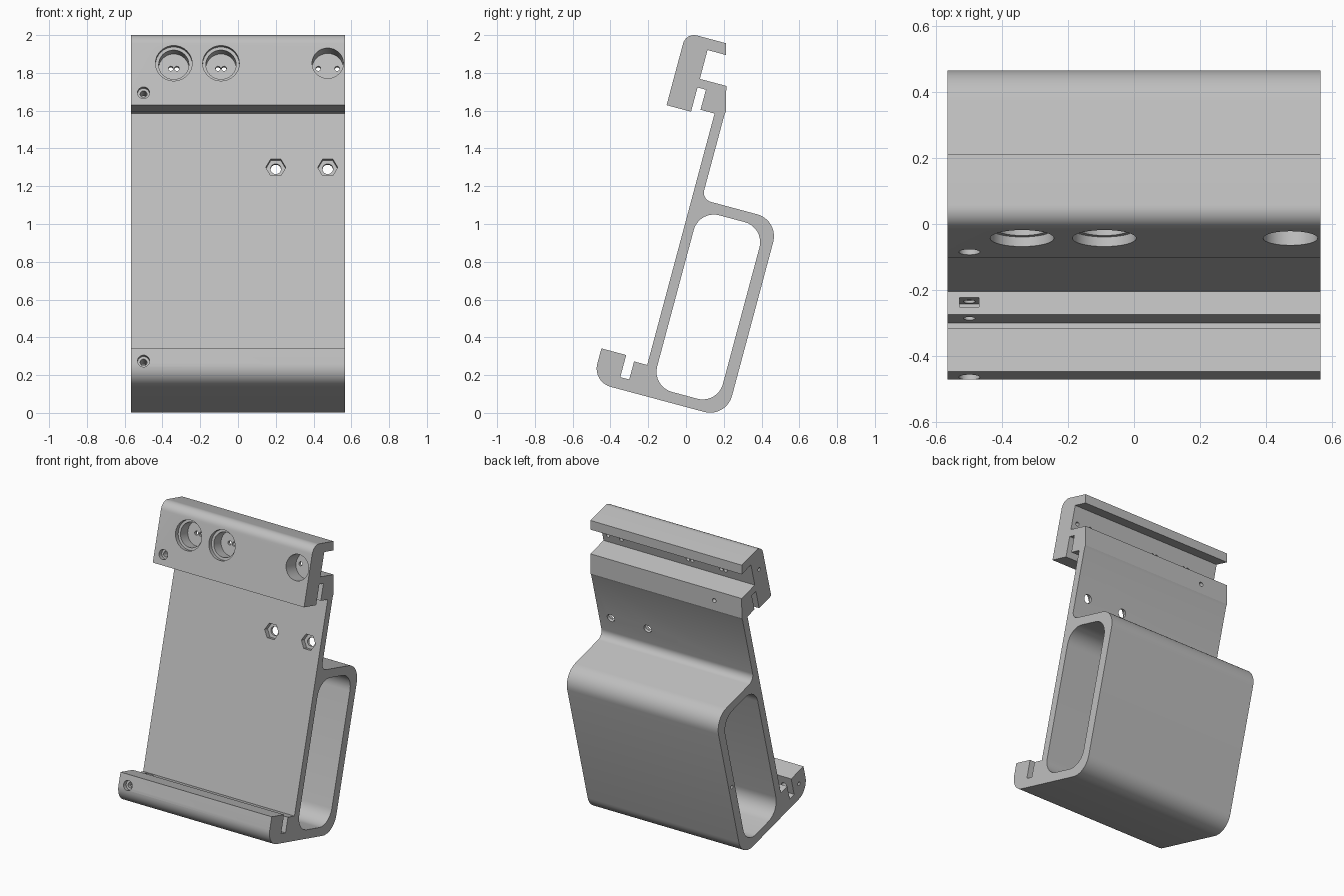
import bpy, bmesh, math
from mathutils import Matrix, Vector

cube = bpy.data.objects.get("Cube")
if cube:
    bpy.data.objects.remove(cube)

HALF = 0.567                       # half of the width
FRONT = -0.521                     # front plane of the clamp blocks
WALL = -0.264                      # front plane of the thin wall
scene = bpy.context.scene

grey = bpy.data.materials.new("plain grey")
grey.use_nodes = True
grey.diffuse_color = (0.52, 0.52, 0.52, 1)
grey.node_tree.nodes["Principled BSDF"].inputs["Base Color"].default_value = (0.52, 0.52, 0.52, 1)


def make_object(name, bm):
    bmesh.ops.recalc_face_normals(bm, faces=bm.faces)
    mesh = bpy.data.meshes.new(name)
    bm.to_mesh(mesh)
    bm.free()
    mesh.materials.append(grey)
    obj = bpy.data.objects.new(name, mesh)
    scene.collection.objects.link(obj)
    return obj


def rounded(corners, steps=10):
    """Outline from (u, v, radius) corners, with an arc at each rounded one."""
    pts = []
    for i, (u, v, r) in enumerate(corners):
        p = Vector((u, v))
        if not r:
            pts.append(p)
            continue
        a = (Vector(corners[i - 1][:2]) - p).normalized()
        b = (Vector(corners[(i + 1) % len(corners)][:2]) - p).normalized()
        half = a.angle(b) / 2
        centre = p + (a + b).normalized() * r / math.sin(half)
        start = p + a * r / math.tan(half) - centre
        end = p + b * r / math.tan(half) - centre
        sweep = start.angle(end)
        for k in range(steps + 1):
            t = k / steps
            pts.append(centre + (start * math.sin((1 - t) * sweep)
                                 + end * math.sin(t * sweep)) / math.sin(sweep))
    return pts


def extrude(name, outline, half):
    bm = bmesh.new()
    face = bm.faces.new([bm.verts.new((-half, p.x, p.y)) for p in outline])
    ext = bmesh.ops.extrude_face_region(bm, geom=[face])
    bmesh.ops.translate(bm, vec=(2 * half, 0, 0),
                        verts=[g for g in ext["geom"] if isinstance(g, bmesh.types.BMVert)])
    return make_object(name, bm)


cutters = []


def drill(x, v, r, u0, u1, sides=32):
    """Hole running front to back between depths u0 and u1."""
    bm = bmesh.new()
    turn = Matrix.Rotation(math.radians(90), 4, 'X')
    place = Matrix.Translation((x, (u0 + u1) / 2, v))
    bmesh.ops.create_cone(bm, cap_ends=True, segments=sides, radius1=r, radius2=r,
                          depth=u1 - u0, matrix=place @ turn)
    cutters.append(make_object("hole_cutter", bm))


def side_drill(u, v, r=0.012, depth=0.06):
    """Small pin hole in the -x end."""
    bm = bmesh.new()
    turn = Matrix.Rotation(math.radians(90), 4, 'Y')
    bmesh.ops.create_cone(bm, cap_ends=True, segments=16, radius1=r, radius2=r, depth=2 * depth,
                          matrix=Matrix.Translation((-HALF, u, v)) @ turn)
    cutters.append(make_object("pin_cutter", bm))


# Bracket body: one extruded section
section = [
    (FRONT, 0.03, 0.1), (FRONT, 0.214, 0), (-0.385, 0.214, 0),        # front lip
    (-0.385, 0.093, 0), (-0.336, 0.093, 0), (-0.336, 0.192, 0),       # lower slot
    (WALL, 0.192, 0), (WALL, 1.57, 0),                                # thin wall
    (-0.341, 1.57, 0), (-0.341, 1.68, 0), (-0.387, 1.68, 0),          # upper slot
    (-0.387, 1.547, 0), (FRONT, 1.547, 0), (FRONT, 1.945, 0.06),      # top block
    (-0.301, 1.945, 0), (-0.285, 1.885, 0), (-0.387, 1.885, 0),       # rear channel
    (-0.387, 1.727, 0), (-0.242, 1.727, 0), (-0.208, 1.597, 0),       # rear rail
    (-0.212, 1.58, 0), (-0.212, 1.113, 0.05),
    (0.212, 1.113, 0.12), (0.212, 0.03, 0.12),                        # hollow box
]
body = extrude("bracket_body", rounded(section), HALF)

# Cavity through the box
cavity = [(-0.211, 0.088, 0.11), (-0.211, 1.056, 0.11), (0.149, 1.056, 0.11), (0.149, 0.088, 0.11)]
cutters.append(extrude("cavity_cutter", rounded(cavity), HALF + 0.1))

# Round sockets with pairs of wire holes
SOCKET_V = 1.777
for x, r, gap in ((-0.34, 0.08, 0.016), (-0.09, 0.08, 0.016), (0.475, 0.083, 0.05)):
    drill(x, SOCKET_V, r, FRONT - 0.1, FRONT + 0.11)
    if gap < 0.03:
        drill(x, SOCKET_V, 0.097, FRONT - 0.1, FRONT + 0.03)
    for side in (-1, 1):
        drill(x + side * gap, SOCKET_V, 0.013, FRONT + 0.05, -0.36, 16)

# Clamp screw holes in the top block and the lip
for v, end in ((1.615, -0.3), (0.145, -0.275)):
    drill(-0.5, v, 0.032, FRONT - 0.1, FRONT + 0.03)
    drill(-0.5, v, 0.018, FRONT - 0.05, end, 24)

# Nut trap in the lower shelf
trap = [Vector(p) for p in ((-0.312, 0.115), (-0.312, 0.25), (-0.283, 0.25), (-0.283, 0.115))]
trap_cutter = extrude("nut_trap_cutter", trap, 0.03)
trap_cutter.data.transform(Matrix.Translation((-0.5, 0, 0)))
cutters.append(trap_cutter)

# Hexagonal recesses with bolt holes in the thin wall
for x in (0.2, 0.475):
    bolt_v = 1.275
    drill(x, bolt_v, 0.028, WALL - 0.03, -0.18, 24)
    before = len(cutters)
    drill(0, 0, 0.053, WALL - 0.04, WALL + 0.033, 6)
    hexagon = cutters[before].data
    hexagon.transform(Matrix.Rotation(math.radians(30), 4, 'Y'))
    hexagon.transform(Matrix.Translation((x, 0, bolt_v)))

# Small hole in the rear rail, and pin holes in the end
drill(-0.36, 1.66, 0.014, -0.3, -0.15, 16)
for u, v in ((-0.455, 1.8), (0.18, 0.56), (-0.45, 0.13)):
    side_drill(u, v)

# Cut everything, then remove the cutters
for c in cutters:
    c.hide_render = True
    mod = body.modifiers.new("cut", 'BOOLEAN')
    mod.operation = 'DIFFERENCE'
    mod.solver = 'EXACT'
    mod.object = c
deps = bpy.context.evaluated_depsgraph_get()
result = bpy.data.meshes.new_from_object(body.evaluated_get(deps))
body.modifiers.clear()
body.data = result
for c in cutters:
    bpy.data.objects.remove(c)

# Lean the bracket back and shade it
result.transform(Matrix.Rotation(math.radians(-15), 4, 'X'))
bpy.ops.object.select_all(action='DESELECT')
body.select_set(True)
bpy.context.view_layer.objects.active = body
bpy.ops.object.shade_smooth_by_angle(angle=math.radians(25))
